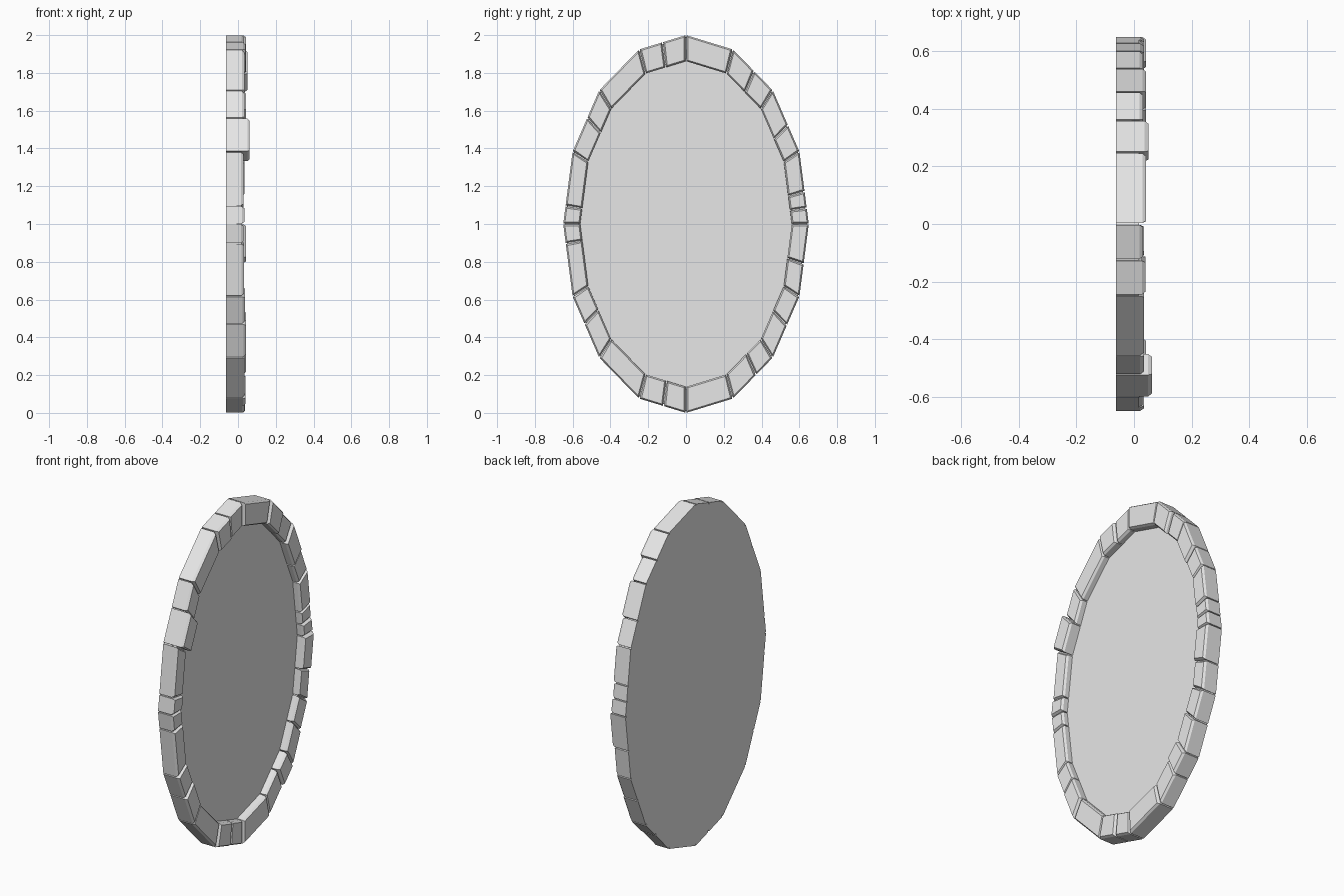
import bpy, bmesh, math
from mathutils import Vector

if "Cube" in bpy.data.objects:
    bpy.data.objects.remove(bpy.data.objects["Cube"])

N = 16                       # sides of the oval
BACK, PANEL = -0.063, -0.008
OUT, INN = (0.65, 1.0), (0.56, 0.862)

grey = bpy.data.materials.new("stone grey")
grey.diffuse_color = (0.8, 0.8, 0.8, 1)
grey.use_nodes = True
grey.node_tree.nodes["Principled BSDF"].inputs["Base Color"].default_value = grey.diffuse_color


def oval(t, r):
    """Point (y, z) on the 16-sided oval; t counts sides clockwise from the top."""
    i = math.floor(t)
    def corner(k):
        a = 2 * math.pi * k / N
        return Vector((r[0] * math.sin(a), 1 + r[1] * math.cos(a)))
    return corner(i).lerp(corner(i + 1), t - i)


def loft(name, rings):
    """Closed solid through rings of equal point count."""
    bm = bmesh.new()
    vr = [[bm.verts.new(p) for p in ring] for ring in rings]
    n = len(rings[0])
    for a, b in zip(vr, vr[1:]):
        for k in range(n):
            bm.faces.new((a[k], a[(k + 1) % n], b[(k + 1) % n], b[k]))
    bm.faces.new(vr[0])
    bm.faces.new(vr[-1])
    bmesh.ops.recalc_face_normals(bm, faces=bm.faces[:])
    me = bpy.data.meshes.new(name)
    bm.to_mesh(me)
    bm.free()
    me.materials.append(grey)
    ob = bpy.data.objects.new(name, me)
    bpy.context.collection.objects.link(ob)
    return ob


# Recessed oval panel with the flat back
rim = (0.642, 0.99)
loft("oval_panel", [[(x, *oval(k, rim)) for k in range(N)] for x in (BACK, PANEL)])

# Backing ring behind the joints between the stones
for k in range(N):
    quad = [oval(k, (0.64, 0.987)), oval(k + 0.99999, (0.64, 0.987)),
            oval(k + 0.99999, (0.57, 0.875)), oval(k, (0.57, 0.875))]
    loft("joint_fill", [[(x, *p) for p in quad] for x in (PANEL - 0.02, 0.018)])


def stone(t0, t1, height):
    """One rim stone with a chamfered front."""
    side = (oval(math.floor(t0), OUT) - oval(math.floor(t0) + 0.999, OUT)).length
    g = 0.0035 / side
    a, b = t0 + g, t1 - g - 1e-5
    body = [oval(a, OUT), oval(b, OUT), oval(b, INN), oval(a, INN)]
    c = 0.008
    e = c / side
    o = (OUT[0] - c, OUT[1] - c)
    i = (INN[0] + c, INN[1] + c)
    face = [oval(a + e, o), oval(b - e, o), oval(b - e, i), oval(a + e, i)]
    loft("rim_stone", [[(BACK, *p) for p in body],
                       [(height - 0.013, *p) for p in body],
                       [(height, *p) for p in face]])


# For each side: where it is split, and how far each stone stands out
SIDES = [
    ([], [.042]), ([.53], [.05, .032]), ([.57], [.042, .032]),
    ([.55, .78], [.034, .03, .034]), ([.55], [.042, .032]), ([.47], [.034, .038]),
    ([.42], [.042, .032]), ([], [.038]), ([.48], [.034, .04]), ([], [.034]),
    ([.55], [.042, .036]), ([.73], [.032, .03]), ([.25], [.034, .03]),
    ([.55], [.062, .034]), ([], [.034]), ([.5], [.04, .032]),
]
for k, (cuts, heights) in enumerate(SIDES):
    ends = [0] + cuts + [1]
    for a, b, h in zip(ends, ends[1:], heights):
        stone(k + a, k + b, h)
